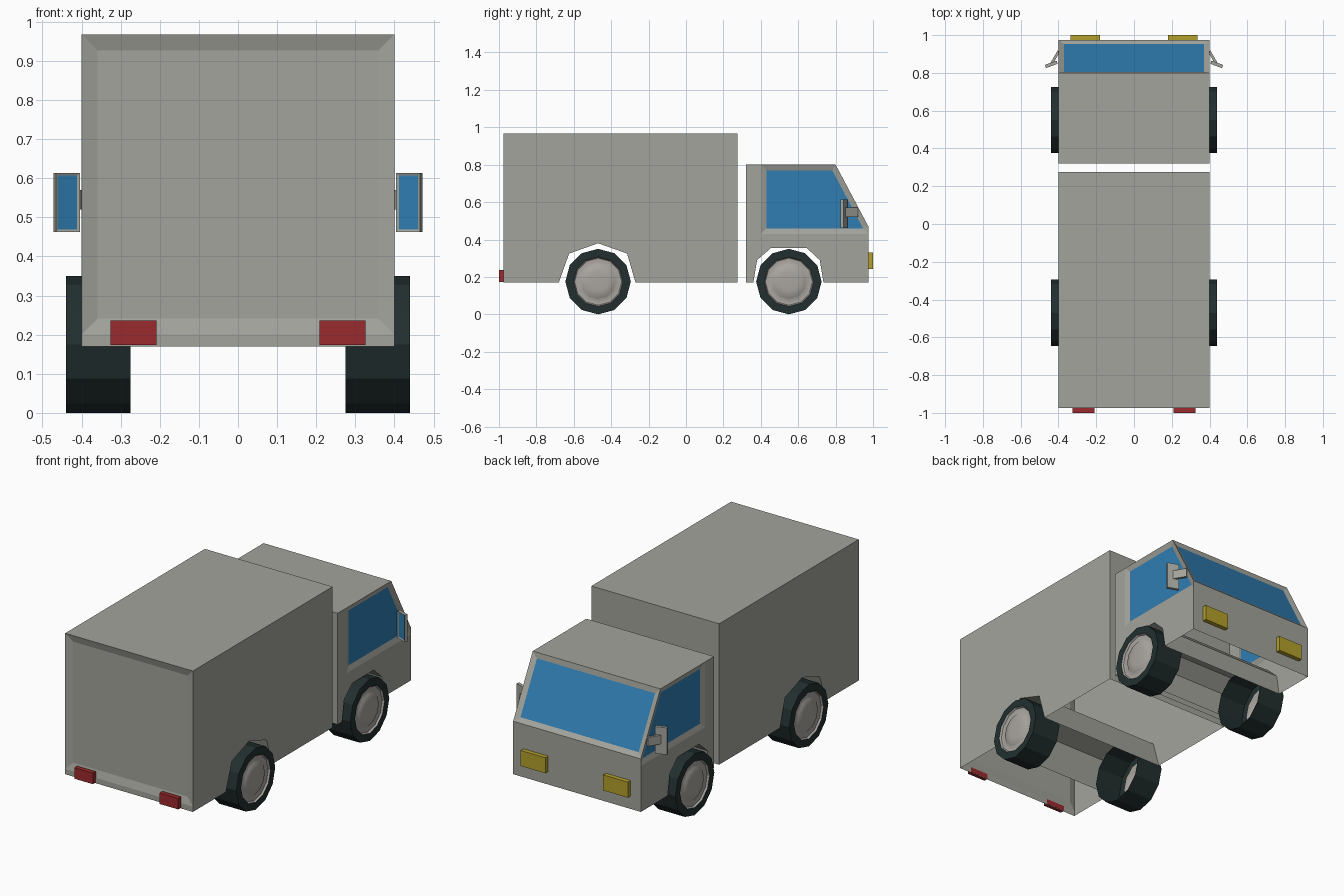
import bpy, bmesh, math
from mathutils import Matrix, Vector

if "Cube" in bpy.data.objects:
    bpy.data.objects.remove(bpy.data.objects["Cube"])


def material(name, rgb):
    m = bpy.data.materials.new(name)
    m.diffuse_color = (*rgb, 1)
    m.use_nodes = True
    m.node_tree.nodes["Principled BSDF"].inputs["Base Color"].default_value = m.diffuse_color
    return m


GREY = material("body_grey", (0.37, 0.37, 0.335))
HUB = material("hub_grey", (0.40, 0.38, 0.35))
BLUE = material("glass_blue", (0.028, 0.205, 0.44))
DARK = material("tyre_dark", (0.016, 0.028, 0.028))
YELLOW = material("lamp_yellow", (0.45, 0.35, 0.025))
RED = material("lamp_red", (0.33, 0.024, 0.026))


def finish(name, bm, mats):
    me = bpy.data.meshes.new(name)
    bm.to_mesh(me)
    bm.free()
    for m in mats:
        me.materials.append(m)
    ob = bpy.data.objects.new(name, me)
    bpy.context.collection.objects.link(ob)
    return ob


def prism(profile, half):
    """Shell from a (y, z) side profile, extruded across x, open underneath."""
    bm = bmesh.new()
    f = bm.faces.new([bm.verts.new((-half, y, z)) for y, z in profile])
    ext = bmesh.ops.extrude_face_region(bm, geom=[f], use_keep_orig=True)
    vs = [g for g in ext["geom"] if isinstance(g, bmesh.types.BMVert)]
    bmesh.ops.translate(bm, verts=vs, vec=(2 * half, 0, 0))
    bmesh.ops.recalc_face_normals(bm, faces=bm.faces[:])
    low = min(z for _, z in profile)
    floor = [f for f in bm.faces if all(abs(v.co.z - low) < 1e-4 for v in f.verts)]
    bmesh.ops.delete(bm, geom=floor, context="FACES")
    return bm


def cut(bm, co, no, test=lambda f: True):
    faces = [f for f in bm.faces if test(f)]
    geom = faces + list({e for f in faces for e in f.edges}) + list({v for f in faces for v in f.verts})
    bmesh.ops.bisect_plane(bm, geom=geom, plane_co=co, plane_no=no)


def panel(bm, faces, width, depth, index):
    """Recessed panel inside each face."""
    for f in faces:
        bmesh.ops.inset_individual(bm, faces=[f], thickness=width, depth=-depth,
                                   use_even_offset=True)
        f.material_index = index


def box(center, size, angle=0):
    bm = bmesh.new()
    mat = Matrix.Translation(center) @ Matrix.Rotation(angle, 4, "Z") @ Matrix.Diagonal((*size, 1))
    bmesh.ops.create_cube(bm, size=1, matrix=mat)
    return bm


def flip(bm, side):
    if side < 0:
        for v in bm.verts:
            v.co.x *= -1
        bmesh.ops.reverse_faces(bm, faces=bm.faces[:])
    return bm


# Cargo box with wheel tunnel and recessed rear door
bm = prism([(-0.975, 0.17), (-0.68, 0.17), (-0.625, 0.325), (-0.47, 0.38), (-0.315, 0.325),
            (-0.27, 0.17), (0.275, 0.17), (0.275, 0.968), (-0.975, 0.968)], 0.4)
cut(bm, (0, 0, 0.2), (0, 0, 1), lambda f: f.normal.y < -0.99)
rear = [f for f in bm.faces if f.normal.y < -0.99 and f.calc_center_median().z > 0.4]
panel(bm, rear, 0.041, 0.012, 0)
finish("cargo_box", bm, [GREY])

# Cab with wheel tunnel, side windows and windscreen
bm = prism([(0.32, 0.17), (0.36, 0.17), (0.38, 0.29), (0.455, 0.355), (0.645, 0.355),
            (0.715, 0.29), (0.735, 0.17), (0.975, 0.17), (0.975, 0.47), (0.80, 0.80),
            (0.32, 0.80)], 0.4)
is_side = lambda f: abs(f.normal.x) > 0.99
cut(bm, (0, 0, 0.43), (0, 0, 1), is_side)
cut(bm, (0, 0.40, 0), (0, 1, 0),
    lambda f: is_side(f) and f.calc_center_median().z > 0.44)
bm.normal_update()
sides = [f for f in bm.faces if is_side(f) and all(v.co.z > 0.42 and v.co.y > 0.39 for v in f.verts)]
front = [f for f in bm.faces if f.normal.y > 0.5 and f.normal.z > 0.3
         and f.calc_center_median().z > 0.5]
panel(bm, sides, 0.03, 0.01, 1)
panel(bm, front, 0.03, 0.01, 1)
finish("cab", bm, [GREY, BLUE])


def wheel(name, y, side):
    """Revolved tyre and hub, open on the inner side."""
    n, r = 12, 0.175
    prof = [(0.275, r), (0.44, r), (0.44, 0.132), (0.43, 0.126), (0.426, 0.10),
            (0.434, 0.09), (0.438, 0.05)]
    bm = bmesh.new()
    rings = [[bm.verts.new((x, y + q * math.sin(2 * math.pi * i / n),
                            r + q * math.cos(2 * math.pi * i / n))) for i in range(n)]
             for x, q in prof]
    for k in range(len(rings) - 1):
        a, b = rings[k], rings[k + 1]
        for i in range(n):
            j = (i + 1) % n
            f = bm.faces.new((a[i], b[i], b[j], a[j]))
            f.material_index = 0 if k < 2 else 1
            f.smooth = k > 2
    cap = bm.faces.new(rings[-1])
    cap.material_index = 1
    cap.smooth = True
    bmesh.ops.recalc_face_normals(bm, faces=bm.faces[:])
    if cap.normal.x < 0:
        bmesh.ops.reverse_faces(bm, faces=bm.faces[:])
    finish(name, flip(bm, side), [DARK, HUB])


for side, label in ((1, "right"), (-1, "left")):
    # Wheels
    wheel("cargo_wheel_" + label, -0.47, side)
    wheel("cab_wheel_" + label, 0.55, side)
    # Lamps
    finish("headlight_" + label, box((side * 0.258, 0.987, 0.287), (0.155, 0.026, 0.088)), [YELLOW])
    finish("tail_light_" + label, box((side * 0.267, -0.987, 0.205), (0.117, 0.026, 0.062)), [RED])
    # Door mirror and its arm
    bm = box((0.438, 0.845, 0.538), (0.066, 0.018, 0.152), math.radians(-20))
    bm.normal_update()
    panel(bm, [f for f in bm.faces if f.normal.y < -0.8], 0.007, 0.003, 1)
    finish("mirror_" + label, flip(bm, side), [GREY, BLUE])
    a, b = Vector((0.398, 0.915, 0.545)), Vector((0.436, 0.85, 0.545))
    d = b - a
    bm = box((a + b) / 2, (d.length, 0.014, 0.05), math.atan2(d.y, d.x))
    finish("mirror_arm_" + label, flip(bm, side), [GREY])
